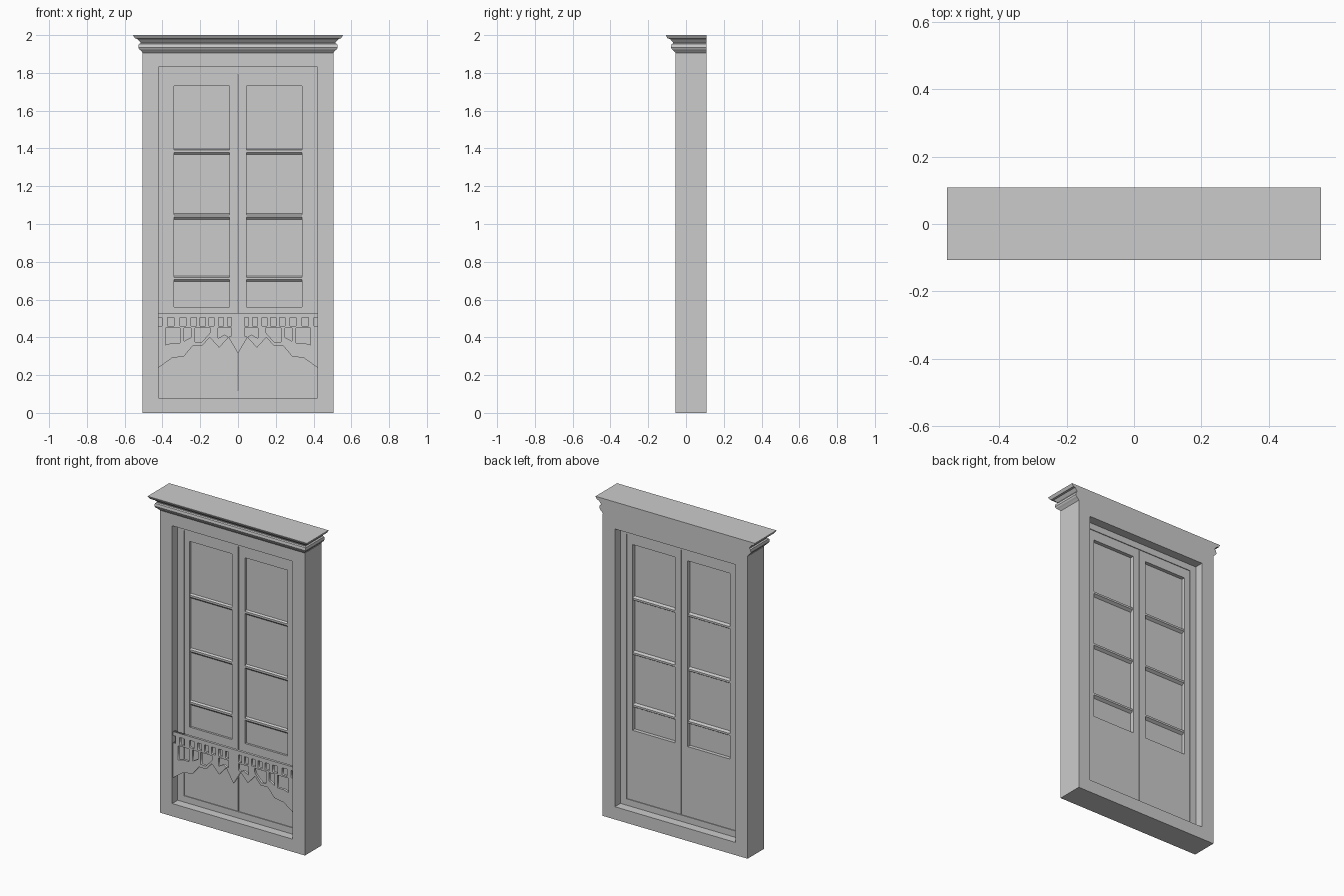
import bpy, bmesh
from math import radians

if "Cube" in bpy.data.objects:
    bpy.data.objects.remove(bpy.data.objects["Cube"])

BACK, FRONT = 0.108, -0.055


def finish(name, bm, mirror=False):
    bmesh.ops.recalc_face_normals(bm, faces=bm.faces)
    me = bpy.data.meshes.new(name)
    bm.to_mesh(me)
    bm.free()
    ob = bpy.data.objects.new(name, me)
    bpy.context.collection.objects.link(ob)
    if mirror:
        m = ob.modifiers.new("Mirror", 'MIRROR')
        m.use_mirror_merge = False
    return ob


def loft(bm, rings, closed=False):
    """Skin equal-sized rings; cap the ends or join last to first."""
    vs = [[bm.verts.new(p) for p in r] for r in rings]
    n = len(vs[0])
    pairs = list(zip(vs, vs[1:])) + ([(vs[-1], vs[0])] if closed else [])
    for a, b in pairs:
        for i in range(n):
            j = (i + 1) % n
            bm.faces.new((a[i], a[j], b[j], b[i]))
    if not closed:
        bm.faces.new(vs[0])
        bm.faces.new(vs[-1])


def rect(x0, x1, z0, z1, y):
    return [(x0, y, z0), (x1, y, z0), (x1, y, z1), (x0, y, z1)]


def border(name, outer, inner, y0, y1, mirror=False):
    """Rectangular frame with a rectangular hole."""
    bm = bmesh.new()
    loft(bm, [rect(*outer, y0), rect(*outer, y1), rect(*inner, y1), rect(*inner, y0)], closed=True)
    return finish(name, bm, mirror)


# Outer casing and the thin stop around the doors
border("casing", (-0.505, 0.505, 0, 1.905), (-0.42, 0.42, 0.08, 1.83), FRONT, BACK)
border("door_stop", (-0.42, 0.42, 0.08, 1.83), (-0.377, 0.377, 0.12, 1.79), 0.0, 0.052)

# Door leaves, mirrored about the central gap
border("door_leaf", (0.002, 0.377, 0.12, 1.79), (0.045, 0.34, 0.56, 1.73), 0.005, 0.047, True)

# Glass
bm = bmesh.new()
loft(bm, [rect(0.045, 0.34, 0.56, 1.73, y) for y in (0.018, 0.024)])
finish("glass", bm, True)

# Glazing bars with chamfered section
bm = bmesh.new()
for z in (1.385, 1.042, 0.712):
    section = [(0.018, -0.017), (0.007, -0.006), (0.007, 0.006), (0.018, 0.013),
               (0.024, 0.013), (0.042, 0.006), (0.042, -0.006), (0.024, -0.017)]
    loft(bm, [[(x, y, z + dz) for y, dz in section] for x in (0.045, 0.34)])
finish("glazing_bars", bm, True)

# Cornice: (overhang, height) profile wrapped round the front and sides
profile = [(0, 1.905), (0.012, 1.918), (0.02, 1.925), (0.025, 1.935), (0.022, 1.952),
           (0.014, 1.956), (0.014, 1.962), (0.03, 1.98), (0.042, 1.982), (0.052, 1.998), (0.052, 2.0)]
bm = bmesh.new()
loft(bm, [[(-0.503 - o, BACK, z), (-0.503 - o, FRONT - o, z),
           (0.503 + o, FRONT - o, z), (0.503 + o, BACK, z)] for o, z in profile])
finish("cornice", bm)

# Pierced fretwork panel: right half outline, mirrored to the left
half = [(0.05, 0.40), (0.10, 0.345), (0.15, 0.40), (0.19, 0.355), (0.24, 0.355),
        (0.285, 0.30), (0.35, 0.29), (0.42, 0.24), (0.42, 0.46), (0.402, 0.46),
        (0.402, 0.505), (0.42, 0.505), (0.42, 0.53)]


def flip(pts):
    return [(-x, z) for x, z in reversed(pts)]


holes = [[(x - w, 0.46), (x + w, 0.46), (x + w, 0.505), (x - w, 0.505)]
         for x, w in ((0.045, 0.011), (0.09, 0.012), (0.14, 0.014), (0.187, 0.014),
                      (0.235, 0.014), (0.29, 0.016), (0.357, 0.017))]
holes += [
    [(0.035, 0.45), (0.035, 0.408), (0.05, 0.402), (0.07, 0.415), (0.105, 0.395), (0.105, 0.45)],
    [(0.145, 0.45), (0.15, 0.42), (0.195, 0.372), (0.228, 0.375), (0.228, 0.45)],
    [(0.248, 0.45), (0.248, 0.40), (0.285, 0.38), (0.285, 0.45)],
    [(0.308, 0.45), (0.308, 0.37), (0.35, 0.37), (0.385, 0.36), (0.385, 0.45)],
]
cu = bpy.data.curves.new("fretwork", 'CURVE')
cu.dimensions = '2D'
cu.fill_mode = 'BOTH'
cu.extrude = 0.008
for pts in [[(0, 0.315)] + half + flip(half)] + holes + [flip(h) for h in holes]:
    sp = cu.splines.new('POLY')
    sp.points.add(len(pts) - 1)
    for p, (x, z) in zip(sp.points, pts):
        p.co = (x, z, 0, 1)
    sp.use_cyclic_u = True
fret = bpy.data.objects.new("fretwork", cu)
bpy.context.collection.objects.link(fret)
fret.rotation_euler.x = radians(90)
fret.location.y = -0.038
bpy.context.view_layer.objects.active = fret
fret.select_set(True)
bpy.ops.object.convert(target='MESH')
